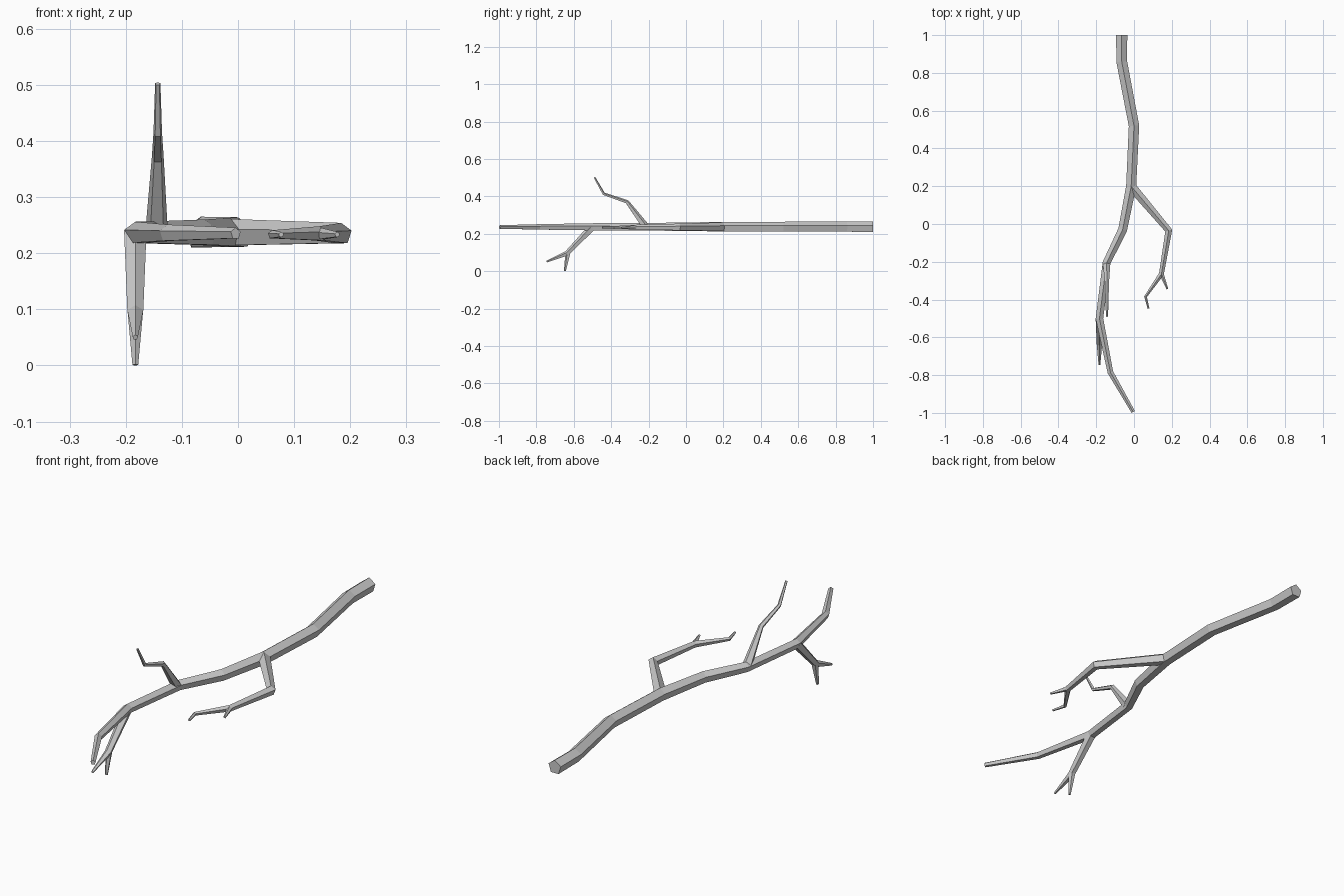
import bpy, bmesh, math
from mathutils import Vector

if "Cube" in bpy.data.objects:
    bpy.data.objects.remove(bpy.data.objects["Cube"])

SIDES = 5


def limb(name, stations):
    """Tapered five-sided tube through (x, y, z, radius) stations, ridge upward."""
    pts = [Vector(s[:3]) for s in stations]
    bm = bmesh.new()
    rings = []
    for i, (p, s) in enumerate(zip(pts, stations)):
        before = (p - pts[i - 1]).normalized() if i else Vector()
        after = (pts[i + 1] - p).normalized() if i < len(pts) - 1 else Vector()
        t = (before + after).normalized()
        side = t.cross(Vector((0, 0, 1))).normalized()
        up = side.cross(t).normalized()
        angles = [2 * math.pi * k / SIDES for k in range(SIDES)]
        rings.append([bm.verts.new(p + s[3] * (side * math.sin(a) + up * math.cos(a)))
                      for a in angles])
    for a, b in zip(rings, rings[1:]):
        for k in range(SIDES):
            n = (k + 1) % SIDES
            bm.faces.new((a[k], a[n], b[n], b[k]))
    bm.faces.new(rings[0])
    bm.faces.new(rings[-1])
    bmesh.ops.recalc_face_normals(bm, faces=bm.faces)
    mesh = bpy.data.meshes.new(name)
    bm.to_mesh(mesh)
    bm.free()
    obj = bpy.data.objects.new(name, mesh)
    bpy.context.collection.objects.link(obj)
    return obj


Z = 0.235

# Main bough, thick end at the back
limb("main_branch", [
    (-0.065, 1.0, Z, 0.031), (-0.065, 0.86, Z, 0.030), (0.0, 0.52, Z, 0.029),
    (-0.015, 0.20, Z, 0.028), (-0.06, -0.03, Z, 0.025), (-0.145, -0.205, Z, 0.022),
    (-0.183, -0.50, Z, 0.021), (-0.125, -0.785, Z, 0.016), (-0.004, -0.995, Z, 0.0105)])

# Flat side branch with its twig
limb("side_branch", [
    (-0.015, 0.20, Z, 0.026), (0.184, -0.035, Z - 0.001, 0.020),
    (0.145, -0.265, Z - 0.001, 0.014), (0.061, -0.385, Z - 0.002, 0.008),
    (0.077, -0.448, Z - 0.002, 0.005)])
limb("side_twig", [
    (0.145, -0.262, Z - 0.001, 0.012), (0.177, -0.345, Z - 0.002, 0.005)])

# Rising branch
limb("upper_branch", [
    (-0.145, -0.215, Z, 0.021), (-0.143, -0.315, 0.370, 0.011),
    (-0.143, -0.44, 0.413, 0.008), (-0.143, -0.49, 0.502, 0.005)])

# Hanging branch with forked end
limb("lower_branch", [
    (-0.183, -0.50, Z, 0.021), (-0.183, -0.635, 0.095, 0.015),
    (-0.183, -0.745, 0.050, 0.005)])
limb("lower_twig", [
    (-0.183, -0.630, 0.100, 0.015), (-0.183, -0.647, 0.001, 0.0055)])
